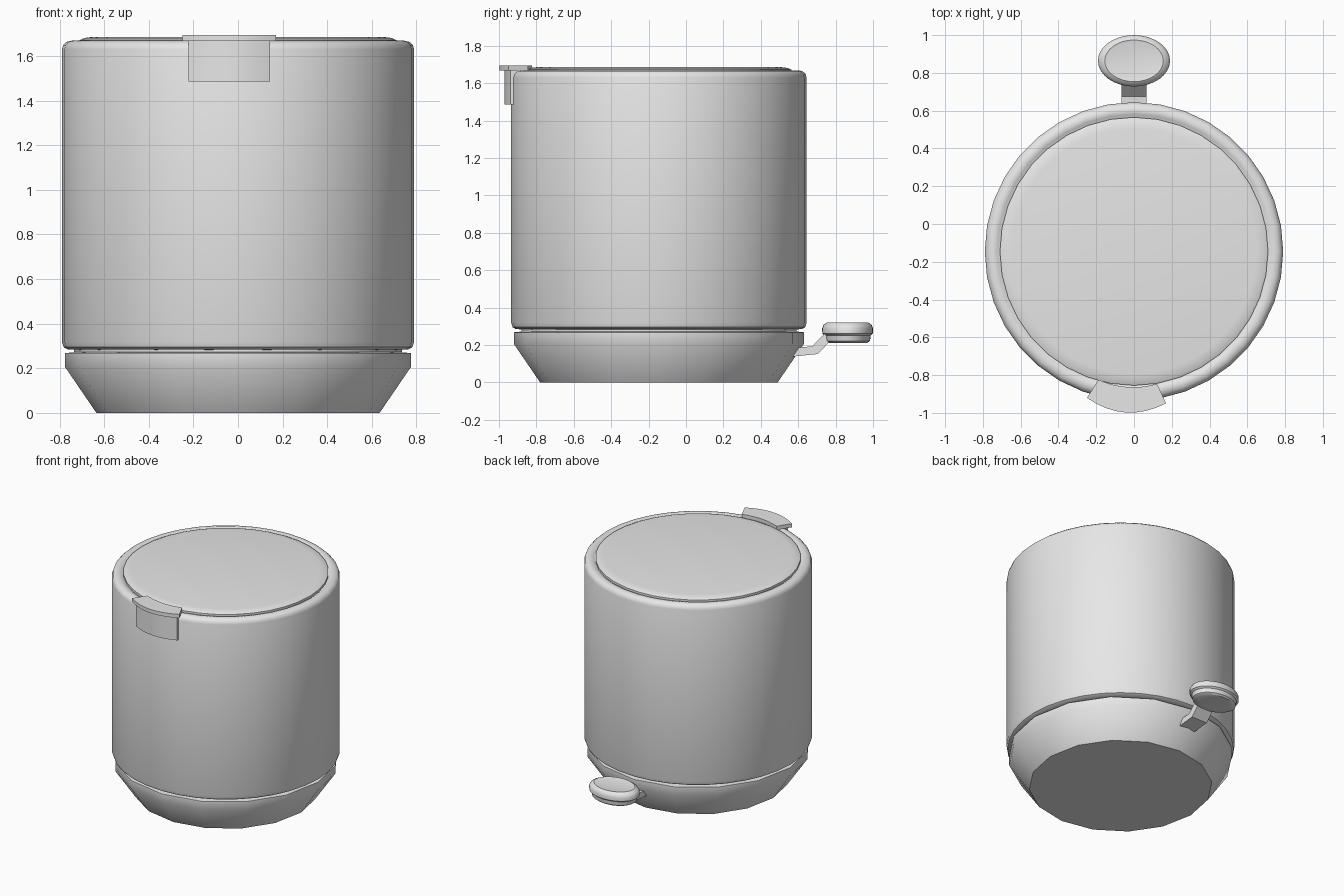
import bpy, bmesh, math
from mathutils import Matrix

if "Cube" in bpy.data.objects:
    bpy.data.objects.remove(bpy.data.objects["Cube"])

CY = -0.145  # axis of the bin in y

grey = bpy.data.materials.new("plain_grey")
grey.diffuse_color = (0.8, 0.8, 0.8, 1)
grey.use_nodes = True
grey.node_tree.nodes["Principled BSDF"].inputs["Base Color"].default_value = grey.diffuse_color


def finish(name, bm, angle=35):
    bmesh.ops.recalc_face_normals(bm, faces=bm.faces)
    me = bpy.data.meshes.new(name)
    bm.to_mesh(me)
    bm.free()
    ob = bpy.data.objects.new(name, me)
    bpy.context.collection.objects.link(ob)
    me.materials.append(grey)
    bpy.ops.object.select_all(action='DESELECT')
    ob.select_set(True)
    bpy.context.view_layer.objects.active = ob
    bpy.ops.object.shade_smooth_by_angle(angle=math.radians(angle))
    return ob


def lathe(name, profile, sides, cy=CY, sy=1.0, angle=35):
    """Closed turned shape from (radius, z) pairs, capped at both ends."""
    bm = bmesh.new()
    rings = []
    for r, z in profile:
        rings.append([bm.verts.new((r * math.cos(2 * math.pi * i / sides),
                                    cy + sy * r * math.sin(2 * math.pi * i / sides), z))
                      for i in range(sides)])
    for a, b in zip(rings, rings[1:]):
        for i in range(sides):
            j = (i + 1) % sides
            bm.faces.new((a[i], a[j], b[j], b[i]))
    bm.faces.new(rings[0][::-1])
    bm.faces.new(rings[-1])
    return finish(name, bm, angle)


def prism(name, outline, vec, matrix=None):
    """Extrude a flat outline along vec."""
    bm = bmesh.new()
    face = bm.faces.new([bm.verts.new(p) for p in outline])
    ext = bmesh.ops.extrude_face_region(bm, geom=[face], use_keep_orig=True)
    bmesh.ops.translate(bm, vec=vec,
                        verts=[v for v in ext['geom'] if isinstance(v, bmesh.types.BMVert)])
    if matrix:
        bm.transform(matrix)
    return finish(name, bm)


def bow(half, y, sag, z, n=8):
    """Points of a shallow curve bulging towards -y."""
    return [(half * t, y - sag * (1 - t * t), z)
            for t in (2 * i / n - 1 for i in range(n + 1))]


# Faceted tapered foot with a short neck under the drum
lathe("base", [(0.635, 0), (0.775, 0.205), (0.775, 0.268), (0.735, 0.272), (0.735, 0.30)], 16, angle=40)

# Drum with rounded rims
lathe("drum", [(0.72, 0.283), (0.765, 0.285), (0.782, 0.295), (0.79, 0.32),
               (0.79, 1.63), (0.784, 1.65), (0.768, 1.664), (0.745, 1.669),
               (0.725, 1.664), (0.712, 1.655)], 36)

# Lid with softly bevelled edge
lathe("lid", [(0.71, 1.64), (0.71, 1.672), (0.69, 1.681), (0.65, 1.686)], 36)

# Front handle: flared top lip and hanging tab, turned slightly off centre
turn = Matrix.Translation((-0.04, -0.935, 0)) @ Matrix.Rotation(math.radians(-4), 4, 'Z')
prism("handle_lip", bow(0.21, 0, 0.063, 1.667) + bow(0.155, 0.1, 0.028, 1.667)[::-1],
      (0, 0, 0.028), turn)
prism("handle_tab", bow(0.183, 0.01, 0.045, 1.485) + bow(0.175, 0.06, 0.04, 1.485)[::-1],
      (0, 0, 0.185), turn)

# Bent pedal arm
prism("pedal_arm", [(-0.066, y, z) for y, z in
                    [(0.45, 0.135), (0.57, 0.138), (0.705, 0.152), (0.765, 0.215), (0.80, 0.25),
                     (0.74, 0.26), (0.675, 0.193), (0.58, 0.185), (0.45, 0.185)]],
      (0.132, 0, 0))

# Oval foot pedal
lathe("pedal", [(0.15, 0.212), (0.168, 0.222), (0.174, 0.252), (0.19, 0.262),
                (0.191, 0.29), (0.18, 0.308), (0.155, 0.32), (0.14, 0.317)],
      32, cy=0.864, sy=0.712)
